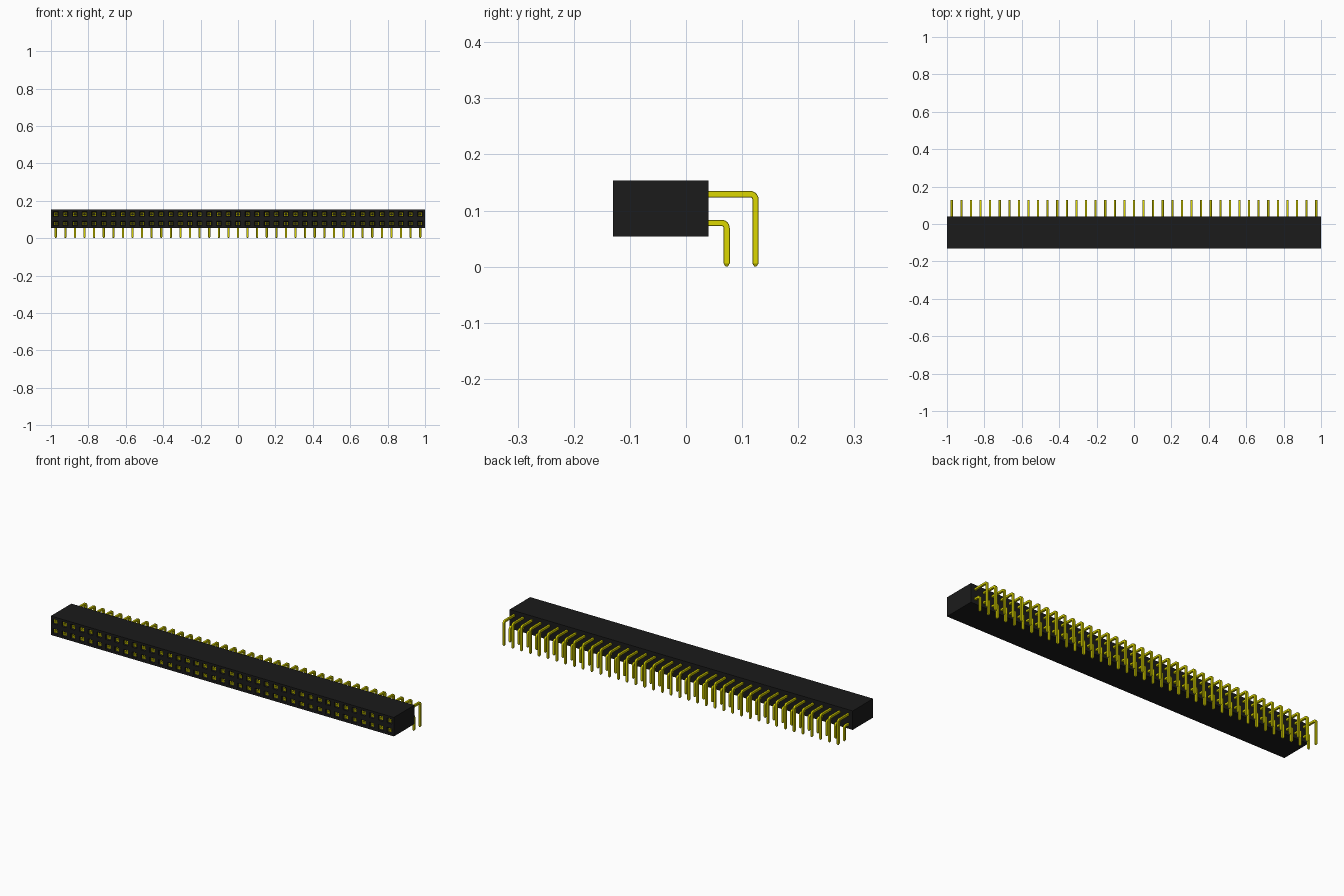
import bpy, bmesh
from math import sin, cos, pi
from mathutils import Vector

if "Cube" in bpy.data.objects:
    bpy.data.objects.remove(bpy.data.objects["Cube"])

COUNT = 39
PITCH = 2 / COUNT
MID_Z, HEIGHT = 0.1036, 0.10
FRONT, BACK = -0.13, 0.04


def material(name, colour):
    m = bpy.data.materials.new(name)
    m.use_nodes = True
    m.diffuse_color = colour
    m.node_tree.nodes["Principled BSDF"].inputs["Base Color"].default_value = colour
    return m


black = material("black plastic", (0.011, 0.011, 0.011, 1))
gold = material("yellow gold", (0.72, 0.68, 0.0, 1))


def make_object(name, bm, mats):
    mesh = bpy.data.meshes.new(name)
    bm.to_mesh(mesh)
    bm.free()
    for m in mats:
        mesh.materials.append(m)
    ob = bpy.data.objects.new(name, mesh)
    bpy.context.collection.objects.link(ob)
    return ob


# Housing: a front grid with one cell per socket, extruded to the back
bm = bmesh.new()
xs = [-1 + i * PITCH for i in range(COUNT + 1)]
zs = [MID_Z + k * HEIGHT / 2 for k in (-1, 0, 1)]
grid = [[bm.verts.new((x, FRONT, z)) for x in xs] for z in zs]
cells = [bm.faces.new((grid[r][c], grid[r][c + 1], grid[r + 1][c + 1], grid[r + 1][c]))
         for r in range(2) for c in range(COUNT)]
rim = [e for e in bm.edges if e.is_boundary]
sides = bmesh.ops.extrude_edge_only(bm, edges=rim)["geom"]
bmesh.ops.translate(bm, vec=(0, BACK - FRONT, 0),
                    verts=[g for g in sides if isinstance(g, bmesh.types.BMVert)])
bmesh.ops.holes_fill(bm, edges=[e for e in bm.edges if e.is_boundary], sides=0)
bmesh.ops.recalc_face_normals(bm, faces=bm.faces)

# Sockets: flat border, funnel, gold contact rim, gold-walled hole
for thickness, depth, slot in ((0.012, 0, 0), (0.004, -0.005, 0),
                               (0.0042, 0, 1), (0.0004, -0.06, 1)):
    ring = bmesh.ops.inset_individual(bm, faces=cells, thickness=thickness,
                                      depth=depth, use_even_offset=True)["faces"]
    for f in ring:
        if f not in cells:
            f.material_index = slot
for f in cells:
    f.material_index = 0
make_object("socket_housing", bm, (black, gold))


# Pins: a square section with slim chamfers swept round a right-angle bend
def pin_row(name, y, z, half=0.0056, chamfer=0.0009, radius=0.009):
    path = [(BACK - 0.005, z, 0, 1)]
    for i in range(7):
        a = i * pi / 12
        path.append((y - radius + radius * sin(a), z - radius + radius * cos(a), a, 1))
    path += [(y, 0.006, pi / 2, 1), (y, 0, pi / 2, 0.35)]
    k = half - chamfer
    section = [(half, -k), (half, k), (k, half), (-k, half),
               (-half, k), (-half, -k), (-k, -half), (k, -half)]
    bm = bmesh.new()
    rings = []
    for py, pz, a, s in path:
        out = Vector((0, sin(a), cos(a)))
        rings.append([bm.verts.new(Vector((u * s, py, pz)) + out * v * s)
                      for u, v in section])
    for r1, r2 in zip(rings, rings[1:]):
        for i in range(8):
            j = (i + 1) % 8
            bm.faces.new((r1[i], r1[j], r2[j], r2[i]))
    bm.faces.new(rings[0])
    bm.faces.new(rings[-1])
    bmesh.ops.recalc_face_normals(bm, faces=bm.faces)
    bmesh.ops.translate(bm, verts=bm.verts, vec=(-1 + PITCH / 2, 0, 0))
    ob = make_object(name, bm, (gold,))
    bpy.ops.object.select_all(action="DESELECT")
    ob.select_set(True)
    bpy.context.view_layer.objects.active = ob
    bpy.ops.object.shade_smooth_by_angle(angle=pi / 6)
    array = ob.modifiers.new("row", "ARRAY")
    array.count = COUNT
    array.use_relative_offset = False
    array.use_constant_offset = True
    array.constant_offset_displace = (PITCH, 0, 0)


pin_row("upper_pins", 0.1237, MID_Z + PITCH / 2)
pin_row("lower_pins", 0.0724, MID_Z - PITCH / 2)
